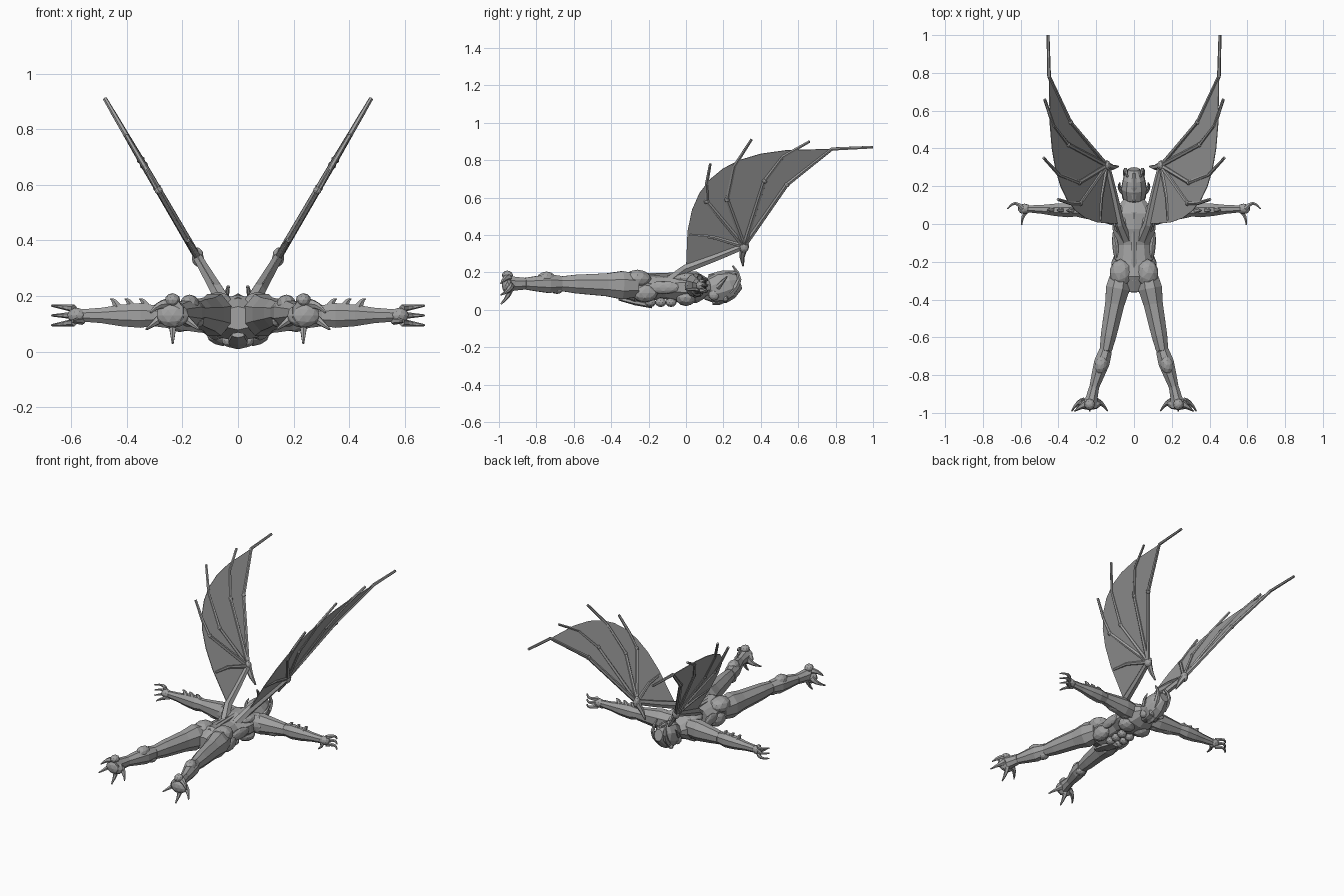
import bpy
import bmesh
import math
from mathutils import Vector, Matrix

if "Cube" in bpy.data.objects:
    bpy.data.objects.remove(bpy.data.objects["Cube"])

# One stone material for the whole statue
GREY = .36
stone = bpy.data.materials.new("grey stone")
stone.diffuse_color = (GREY, GREY, GREY, 1)
stone.use_nodes = True
stone.node_tree.nodes["Principled BSDF"].inputs["Base Color"].default_value = stone.diffuse_color

X, Y, Z = Vector((1, 0, 0)), Vector((0, 1, 0)), Vector((0, 0, 1))

# Joints of the left side
SHOULDER = Vector((.12, .05, .13))
ELBOW = Vector((.3, .07, .13))
WRIST = Vector((.56, .08, .13))
HIP = Vector((.07, -.26, .13))
KNEE = Vector((.15, -.67, .14))
ANKLE = Vector((.21, -.86, .14))
SOLE = Vector((.235, -.97, .14))


def finish(name, bm, mirrored):
    bmesh.ops.recalc_face_normals(bm, faces=bm.faces[:])
    mesh = bpy.data.meshes.new(name)
    bm.to_mesh(mesh)
    bm.free()
    mesh.materials.append(stone)
    obj = bpy.data.objects.new(name, mesh)
    bpy.context.collection.objects.link(obj)
    if mirrored:
        obj.modifiers.new("other side", 'MIRROR')
    return obj


def add_skin(bm, path, widths, ratio, sides, hint):
    """Skin elliptical rings along a path; ratio is height over width."""
    rings = []
    for i, (centre, width) in enumerate(zip(path, widths)):
        ahead = path[min(i + 1, len(path) - 1)] - path[max(i - 1, 0)]
        across = ahead.cross(hint).normalized() * width
        upward = across.cross(ahead.normalized()) * ratio
        angles = [math.tau * (k + .5) / sides for k in range(sides)]
        rings.append([bm.verts.new(centre + across * math.cos(a) + upward * math.sin(a))
                      for a in angles])
    for low, high in zip(rings, rings[1:]):
        for k in range(sides):
            bm.faces.new((low[k - 1], low[k], high[k], high[k - 1]))
    bm.faces.new(rings[0])
    bm.faces.new(rings[-1])


def limb(name, start, end, widths, ratio=1.2, mirrored=True, sides=8):
    """Straight body part with evenly spaced rings of the given widths."""
    start, end = Vector(start), Vector(end)
    last = len(widths) - 1
    bm = bmesh.new()
    path = [start.lerp(end, i / last) for i in range(last + 1)]
    add_skin(bm, path, widths, ratio, sides, Z)
    return finish(name, bm, mirrored)


def tubes(name, paths, thick, thin, hint=Z, sides=6):
    """Mirrored group of tapering tubes."""
    bm = bmesh.new()
    for path in paths:
        steps = len(path) - 1
        widths = [thick + (thin - thick) * i / steps for i in range(steps + 1)]
        add_skin(bm, path, widths, 1, sides, hint)
    return finish(name, bm, True)


def bow(start, end, bend, steps=4):
    """Arched path from start to end, pushed sideways by bend in the middle."""
    start, end, bend = Vector(start), Vector(end), Vector(bend)
    return [start.lerp(end, i / steps) + bend * math.sin(math.pi * i / steps)
            for i in range(steps + 1)]


def lump(name, centre, size, turn=0):
    """Mirrored faceted mass, turned about the vertical."""
    bm = bmesh.new()
    place = Matrix.Translation(centre) @ Matrix.Rotation(turn, 4, 'Z') @ Matrix.Diagonal((*size, 1))
    bmesh.ops.create_icosphere(bm, subdivisions=2, radius=1, matrix=place)
    return finish(name, bm, True)


# Torso and head
limb("torso", (0, -.36, .12), (0, .14, .12), [.06, .12, .1, .09, .12, .12, .05], .7, False, 10)
limb("head", (0, .09, .09), (0, .29, .15), [.03, .06, .07, .06, .03], 1.25, False, 10)
limb("skull_crest", (0, .12, .18), (0, .27, .2), [.01, .02, .01], 1, False, 6)
limb("nose", (0, .14, .04), (0, .21, .05), [.015, .02, .01], 1, False, 6)
limb("spine_ridge", (0, -.3, .18), (0, .06, .19), [.02, .015, .02], .8, False, 6)
limb("loincloth", (0, -.18, .02), (0, -.36, .06), [.03, .04, .025], .4, False, 6)
lump("brow", (.03, .21, .06), (.03, .015, .02), .3)
lump("cheek", (.045, .15, .08), (.02, .03, .03))
tubes("horns", [bow((.035, .24, .09), (.035, .25, .235), (.01, .04, 0))], .02, .006, X)
tubes("ears", [bow((.06, .17, .12), (.075, .22, .18), (.01, 0, 0))], .016, .003)

# Muscles of the trunk
lump("chest_muscle", (.055, 0, .065), (.06, .055, .045), .2)
lump("shoulder_blade", (.065, 0, .17), (.045, .07, .03), -.2)
lump("side_muscle", (.095, -.12, .12), (.02, .09, .035), -.1)
lump("buttock", HIP + Z * .035, (.06, .075, .05))
lump("hip_muscle", (.08, -.22, .09), (.04, .07, .05))
for row in range(3):
    lump("belly_muscle", (.03, -.08 - row * .055, .04), (.03, .03, .025))

# Arms, spread sideways
limb("upper_arm", SHOULDER - X * .06, ELBOW, [.05, .055, .045, .035])
limb("forearm", ELBOW - X * .02, WRIST, [.03, .04, .035, .025, .02])
lump("shoulder", SHOULDER, (.06, .055, .065))
lump("upper_arm_muscle", SHOULDER.lerp(ELBOW, .5) - Z * .02, (.06, .035, .04))
spike_bases = [ELBOW.lerp(WRIST, part) + Z * .02 for part in (.1, .3, .5)]
tubes("forearm_spikes", [bow(b, b + X * .03 + Z * .04, Z * .01) for b in spike_bases], .02, .002, Y)

# Hands: three hooked fingers and a thumb
lump("palm", WRIST + X * .02, (.035, .028, .028))
fingers = []
for spread in (-1, 0, 1):
    lift = Z * spread * .025
    knuckle = WRIST + X * .03 + lift
    fingers.append(bow(knuckle, knuckle + X * .08 + lift * .4, Y * .03))
thumb = WRIST - Z * .02
fingers.append(bow(thumb, thumb + X * .035 - Y * .085, X * .01))
tubes("fingers", fingers, .014, .004)

# Legs, stretched backwards
limb("thigh", HIP, KNEE, [.055, .068, .055, .05, .045, .035])
limb("shin", KNEE, ANKLE, [.037, .045, .037, .028])
limb("foot", ANKLE, SOLE, [.028, .033, .042])
lump("calf", KNEE.lerp(ANKLE, .4) + Z * .03, (.035, .05, .035), .2)
lump("knee", KNEE - Y * .02 - Z * .03, (.03, .035, .025))
lump("heel", SOLE + Y * .015 + Z * .045, (.028, .03, .025))
lump("instep", SOLE + Y * .015 - Z * .01, (.06, .03, .045))

# Clawed toes, fanned out, and a side spur
toes = []
for spread in (-1, 0, 1):
    root = SOLE + X * spread * .03 + Y * .03 - Z * .01
    drop = .1 - abs(spread) * .05
    toes.append(bow(root, root + X * spread * .065 - Y * .05 - Z * drop, Y * .015))
spur = SOLE + X * .02 + Y * .02 + Z * .03
toes.append(bow(spur, spur + X * .06 - Y * .04 - Z * .03, Z * .01))
tubes("toes", toes, .022, .004, Y)


def on_wing(points):
    """Place (y, z) points in the slanted plane of the wing."""
    return [Vector((.075 + (z - ROOT_HEIGHT) * .585, y, z)) for y, z in points]


# Wing bones, fanning out from the wrist of the wing
ROOT_HEIGHT = .22
TOP_HEIGHT = .86
REACH = .78
hub = (.31, .34)
bones = [
    [hub, (.54, .67), (REACH, TOP_HEIGHT), (1, .87)],
    [hub, (.42, .69), (.52, .82), (.66, .9)],
    [hub, (.22, .59), (.26, .77), (.35, .91)],
    [hub, (.11, .58), (.11, .67), (.13, .78)],
    [hub, (.14, .39), (.02, .4)],
]
tubes("wing_bones", [on_wing(bone) for bone in bones], .014, .008, X)
for bone in bones[:-1]:
    lump("wing_joint", on_wing(bone)[1], (.015, .015, .015))
wing_arm = [(-.08, .16), (0, ROOT_HEIGHT), (.16, .28), hub]
tubes("wing_arm", [on_wing(wing_arm)], .03, .018, X)
lump("wing_wrist", on_wing([hub])[0], (.022, .028, .035))
tubes("wing_claw", [on_wing([hub, (.3, .28), (.305, .235)])], .022, .005, Y)

# Membrane: one thin sheet whose outer edge is a rounded quarter arc
outline = bones[0][:2]
for i in range(10):
    angle = math.pi / 2 * i / 9
    out = max(math.cos(angle), 0) ** (2 / 3)
    back = math.sin(angle) ** (2 / 3)
    outline.append((REACH * (1 - back), ROOT_HEIGHT + (TOP_HEIGHT - ROOT_HEIGHT) * out))
outline.append(wing_arm[2])
bm = bmesh.new()
sheet = bm.faces.new([bm.verts.new(p) for p in on_wing(outline)])
bmesh.ops.triangulate(bm, faces=[sheet])
membrane = finish("wing_membrane", bm, True)
thickness = membrane.modifiers.new("thickness", 'SOLIDIFY')
thickness.thickness = .004
thickness.offset = 0
